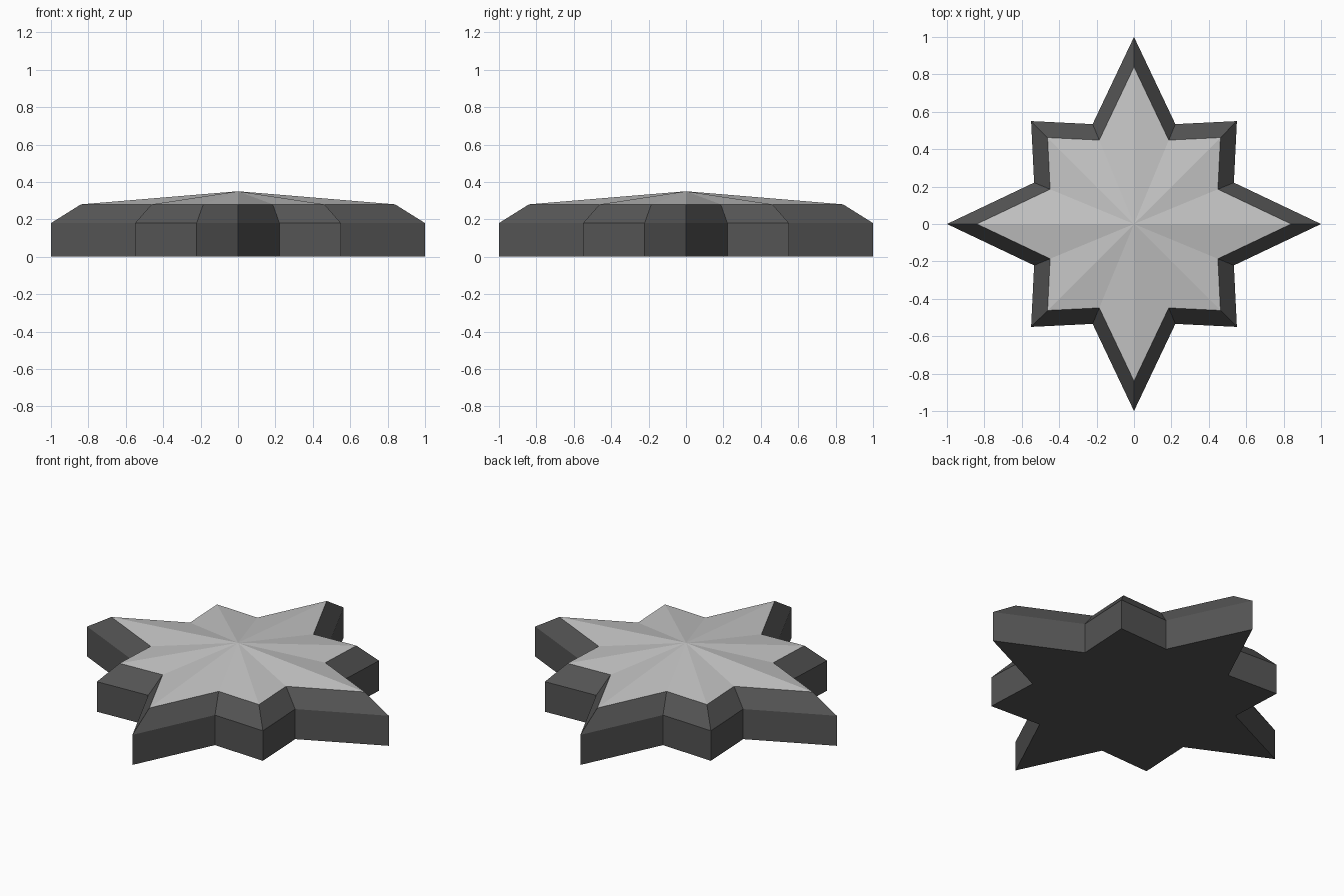
import bpy
import bmesh
from math import cos, sin, pi

cube = bpy.data.objects.get("Cube")
if cube:
    bpy.data.objects.remove(cube, do_unlink=True)


def make_material(name, value):
    mat = bpy.data.materials.new(name)
    mat.use_nodes = True
    colour = (value, value, value, 1)
    mat.diffuse_color = colour
    mat.node_tree.nodes["Principled BSDF"].inputs["Base Color"].default_value = colour
    return mat


# Eight-pointed outline: long point, notch, short point, notch, repeated
RADII = (1.0, 0.578, 0.778, 0.578)
COUNT = 16


def star_ring(bm, scale, z):
    ring = []
    for i in range(COUNT):
        angle = 2 * pi * i / COUNT
        radius = RADII[i % 4] * scale
        ring.append(bm.verts.new((radius * cos(angle), radius * sin(angle), z)))
    return ring


bm = bmesh.new()
base = star_ring(bm, 1, 0)
shoulder = star_ring(bm, 1, 0.18)
rim = star_ring(bm, 0.84, 0.28)
apex = bm.verts.new((0, 0, 0.35))

# Flat underside
bm.faces.new(base[::-1])

for i in range(COUNT):
    j = (i + 1) % COUNT
    # Upright wall and bevelled edge
    bm.faces.new((base[i], base[j], shoulder[j], shoulder[i]))
    bm.faces.new((shoulder[i], shoulder[j], rim[j], rim[i]))
    # Faceted light top
    bm.faces.new((rim[i], rim[j], apex)).material_index = 1

mesh = bpy.data.meshes.new("star_plate")
bm.to_mesh(mesh)
bm.free()
mesh.materials.append(make_material("dark_grey", 0.09))
mesh.materials.append(make_material("light_grey", 0.56))
star = bpy.data.objects.new("star_plate", mesh)
bpy.context.collection.objects.link(star)
